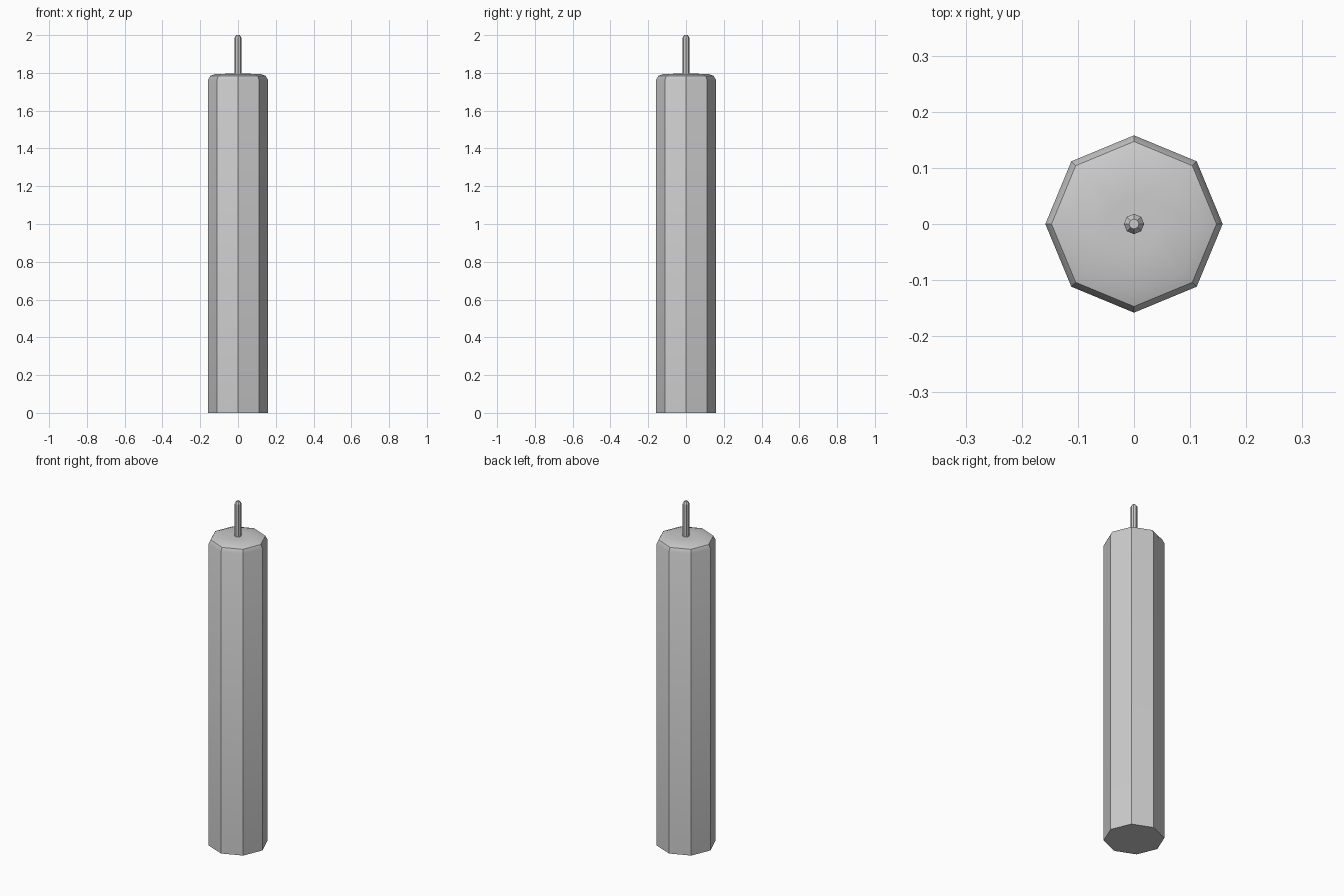
import bpy, bmesh, math

if "Cube" in bpy.data.objects:
    bpy.data.objects.remove(bpy.data.objects["Cube"])

def lathe(name, profile, sides=8):
    """Closed solid from (radius, z) rings, capped at both ends."""
    bm = bmesh.new()
    rings = []
    for r, z in profile:
        rings.append([bm.verts.new((r * math.cos(i * math.tau / sides),
                                    r * math.sin(i * math.tau / sides), z))
                      for i in range(sides)])
    for a, b in zip(rings, rings[1:]):
        for i in range(sides):
            j = (i + 1) % sides
            bm.faces.new((a[i], a[j], b[j], b[i]))
    bm.faces.new(rings[0][::-1])
    bm.faces.new(rings[-1])
    bmesh.ops.recalc_face_normals(bm, faces=bm.faces)
    mesh = bpy.data.meshes.new(name)
    bm.to_mesh(mesh)
    bm.free()
    obj = bpy.data.objects.new(name, mesh)
    bpy.context.collection.objects.link(obj)
    bpy.ops.object.select_all(action='DESELECT')
    obj.select_set(True)
    bpy.context.view_layer.objects.active = obj
    bpy.ops.object.shade_smooth_by_angle(angle=math.radians(28))
    return obj

# Wax body: octagonal column, chamfered rim, gently domed top
lathe("candle_body", [(0.158, 0), (0.158, 1.763), (0.147, 1.784),
                      (0.12, 1.794), (0.05, 1.796)])

# Wick: thin octagonal rod with a chamfered tip
lathe("wick", [(0.018, 1.77), (0.018, 1.986), (0.009, 2.0)])
